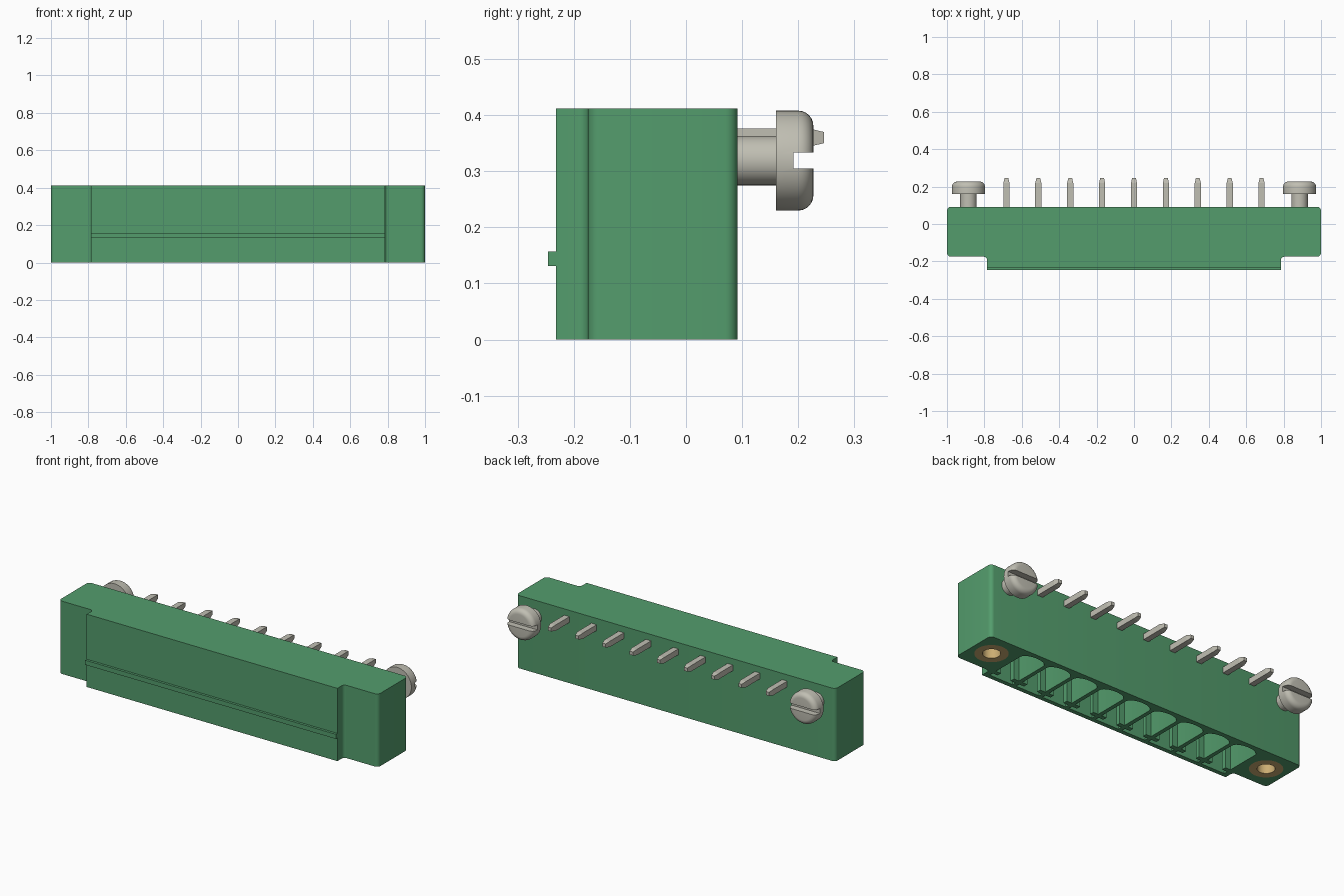
import bpy, bmesh, math
from mathutils import Matrix, Vector

if "Cube" in bpy.data.objects:
    bpy.data.objects.remove(bpy.data.objects["Cube"], do_unlink=True)


def material(name, rgb):
    m = bpy.data.materials.new(name)
    m.use_nodes = True
    m.diffuse_color = (*rgb, 1)
    m.node_tree.nodes["Principled BSDF"].inputs["Base Color"].default_value = (*rgb, 1)
    return m


GREEN = material("green plastic", (0.088, 0.335, 0.152))
STEEL = material("tinned metal", (0.53, 0.52, 0.45))
BRASS = material("brass", (0.60, 0.42, 0.17))


def finish(name, bm, mat, smooth=True):
    bmesh.ops.recalc_face_normals(bm, faces=bm.faces)
    me = bpy.data.meshes.new(name)
    bm.to_mesh(me)
    bm.free()
    me.materials.append(mat)
    ob = bpy.data.objects.new(name, me)
    bpy.context.collection.objects.link(ob)
    if smooth:
        shade(ob)
    return ob


def select(ob):
    bpy.ops.object.select_all(action='DESELECT')
    ob.select_set(True)
    bpy.context.view_layer.objects.active = ob


def shade(ob):
    select(ob)
    bpy.ops.object.shade_smooth_by_angle(angle=math.radians(35))


def prism(bm, outline, z0, z1):
    """Extrude an XY outline from z0 to z1."""
    face = bm.faces.new([bm.verts.new((x, y, z0)) for x, y in outline])
    new = bmesh.ops.extrude_face_region(bm, geom=[face])["geom"]
    bmesh.ops.translate(bm, vec=(0, 0, z1 - z0),
                        verts=[v for v in new if isinstance(v, bmesh.types.BMVert)])


def box(bm, x0, x1, y0, y1, z0, z1):
    prism(bm, [(x0, y0), (x1, y0), (x1, y1), (x0, y1)], z0, z1)


def lathe(bm, profile, matrix, n=40):
    """Revolve (radius, height) points about z, then place with matrix."""
    rings = []
    for r, h in profile:
        if r == 0:
            rings.append([bm.verts.new(matrix @ Vector((0, 0, h)))] * n)
        else:
            rings.append([bm.verts.new(matrix @ Vector(
                (r * math.cos(math.tau * i / n), r * math.sin(math.tau * i / n), h)))
                for i in range(n)])
    for a, b in zip(rings, rings[1:]):
        for i in range(n):
            j = (i + 1) % n
            bm.faces.new(list(dict.fromkeys((a[i], a[j], b[j], b[i]))))


def arc(cx, cy, r, a0, a1, n=6):
    return [(cx + r * math.cos(math.radians(a0 + (a1 - a0) * i / n)),
             cy + r * math.sin(math.radians(a0 + (a1 - a0) * i / n))) for i in range(n + 1)]


def cut(target, cutter):
    cutter.hide_render = True
    mod = target.modifiers.new("cut", 'BOOLEAN')
    mod.operation = 'DIFFERENCE'
    mod.solver = 'EXACT'
    mod.object = cutter
    select(target)
    bpy.ops.object.modifier_apply(modifier=mod.name)
    bpy.data.objects.remove(cutter, do_unlink=True)


COUNT, PITCH = 9, 0.1705
PIN_X = [(i - (COUNT - 1) / 2) * PITCH for i in range(COUNT)]
SCREW_X, INSERT_Y, SCREW_Z = 0.885, -0.04, 0.319

# Housing: rounded end flanges with a raised front block
R = 0.022
right_half = ([(0.785, -0.232)] + arc(0.785 + 0.018, -0.175 - 0.018, 0.018, 180, 90)
              + arc(1 - R, -0.175 + R, R, -90, 0) + arc(1 - R, 0.092 - R, R, 0, 90))
left_half = [(-x, y) for x, y in reversed(right_half)]
bm = bmesh.new()
prism(bm, right_half + left_half, 0, 0.412)
housing = finish("housing", bm, GREEN, False)

# Contact chambers: arched back, narrowed by a crossbar near the front
bm = bmesh.new()
W, NECK = 0.074, 0.042
for px in PIN_X:
    side = [(W, -0.208), (W, -0.185), (NECK, -0.185), (NECK, -0.160), (W, -0.160)]
    arch = [(W * math.cos(math.pi * i / 12), 0.028 + 0.038 * math.sin(math.pi * i / 12))
            for i in range(13)]
    outline = side + arch + [(-x, y) for x, y in reversed(side)]
    prism(bm, [(px + x, y) for x, y in outline], -0.05, 0.30)
cut(housing, finish("chamber_cutter", bm, GREEN, False))

# Bores for the threaded inserts
bm = bmesh.new()
for s in (-1, 1):
    lathe(bm, [(0, -0.05), (0.085, -0.05), (0.085, 0.22), (0, 0.22)],
          Matrix.Translation((s * SCREW_X, INSERT_Y, 0)))
cut(housing, finish("bore_cutter", bm, GREEN, False))
shade(housing)

# Keying ridge along the front
bm = bmesh.new()
box(bm, -0.785, 0.785, -0.246, -0.225, 0.131, 0.157)
finish("front_ridge", bm, GREEN, False)

for s, label in ((-1, "right"), (1, "left")):
    # Threaded insert in the underside
    bm = bmesh.new()
    lathe(bm, [(0, 0.2), (0.045, 0.2), (0.045, 0.0), (0.085, 0.0), (0.085, 0.22), (0, 0.22)],
          Matrix.Translation((s * SCREW_X, INSERT_Y, 0)))
    finish(label + "_threaded_insert", bm, BRASS)

    # Slotted screw at the back
    bm = bmesh.new()
    head = arc(0.089 - 0.027, 0.227 - 0.027, 0.027, 0, 90)
    place = Matrix.Translation((s * SCREW_X, 0, SCREW_Z)) @ Matrix.Rotation(-math.pi / 2, 4, 'X')
    lathe(bm, [(0, 0.05), (0.044, 0.05), (0.044, 0.16), (0.089, 0.16)] + head + [(0, 0.227)],
          place, 48)
    screw = finish(label + "_screw", bm, STEEL, False)
    bm = bmesh.new()
    box(bm, s * SCREW_X - 0.12, s * SCREW_X + 0.12, 0.192, 0.26, 0.305, 0.333)
    cut(screw, finish("slot_cutter", bm, STEEL, False))
    shade(screw)


def tapered_bar(bm, matrix, length, half=0.0165, tip=0.028):
    """Square bar along local z with a tapered end."""
    rings = [[bm.verts.new(matrix @ Vector((x * h, y * h, z)))
              for x, y in ((-1, -1), (1, -1), (1, 1), (-1, 1))]
             for h, z in ((half, 0), (half, length - tip), (half * 0.6, length))]
    for a, b in zip(rings, rings[1:]):
        for i in range(4):
            bm.faces.new((a[i], a[(i + 1) % 4], b[(i + 1) % 4], b[i]))
    bm.faces.new(rings[0])
    bm.faces.new(rings[-1])


# Angled contact pins: solder tail out of the back, contact down into the chamber
for i, px in enumerate(PIN_X):
    bm = bmesh.new()
    bend = Matrix.Translation((px, INSERT_Y, 0.360))
    tapered_bar(bm, bend @ Matrix.Rotation(-math.pi / 2, 4, 'X'), 0.246 - INSERT_Y)
    tapered_bar(bm, bend @ Matrix.Rotation(math.pi, 4, 'X'), 0.26)
    finish(f"contact_pin_{i + 1}", bm, STEEL, False)
